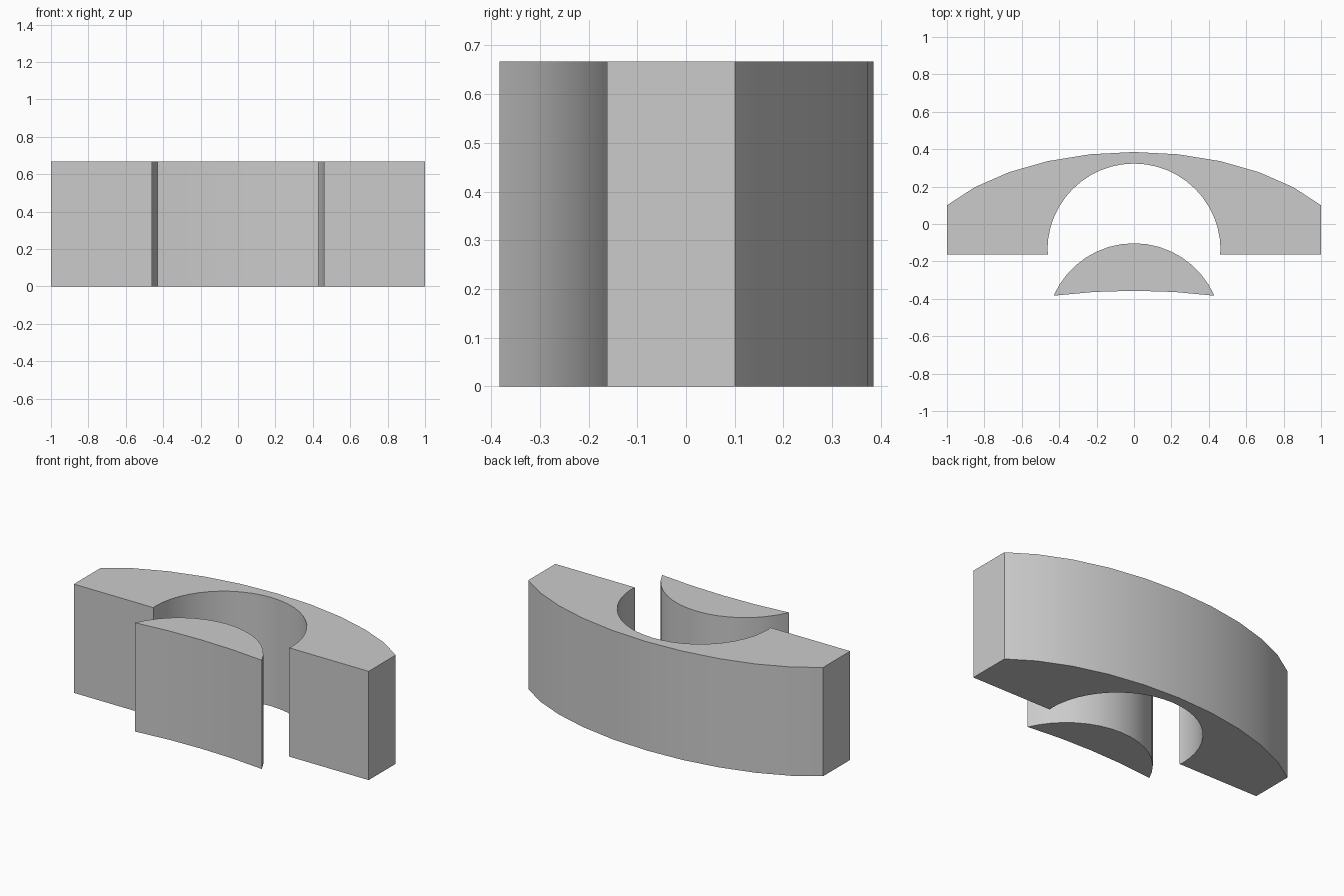
import bpy, bmesh
from math import sin, cos, radians

if "Cube" in bpy.data.objects:
    bpy.data.objects.remove(bpy.data.objects["Cube"])

HEIGHT = 0.667


def arc(cx, cy, rx, ry, start, end, steps):
    """Elliptical arc; angles in degrees measured from +y towards +x."""
    angles = [radians(start + (end - start) * i / steps) for i in range(steps + 1)]
    return [(cx + rx * sin(a), cy + ry * cos(a)) for a in angles]


def extrude_profile(name, points):
    bm = bmesh.new()
    base = bm.faces.new([bm.verts.new((x, y, 0)) for x, y in points])
    top = bmesh.ops.extrude_face_region(bm, geom=[base])
    verts = [g for g in top["geom"] if isinstance(g, bmesh.types.BMVert)]
    bmesh.ops.translate(bm, verts=verts, vec=(0, 0, HEIGHT))
    bmesh.ops.recalc_face_normals(bm, faces=bm.faces)
    mesh = bpy.data.meshes.new(name)
    bm.to_mesh(mesh)
    bm.free()
    obj = bpy.data.objects.new(name, mesh)
    bpy.context.collection.objects.link(obj)
    bpy.ops.object.select_all(action='DESELECT')
    obj.select_set(True)
    bpy.context.view_layer.objects.active = obj
    bpy.ops.object.shade_smooth_by_angle(angle=radians(30))
    return obj


# Arch: shallow outer crown, straight ends, round opening underneath
FOOT = -0.162
crown = arc(0, -0.256, 1.2027, 0.641, -56.25, 56.25, 10)
opening = arc(0, -0.14, 0.463, 0.463, 90, -90, 24)
extrude_profile("arch", crown + [(1, FOOT), (0.459, FOOT)] + opening
                + [(-0.459, FOOT), (-1, FOOT)])

# Crescent: rounded inner side, slightly hollow front
back = arc(0, -0.573, 0.47, 0.47, -66.2, 66.2, 16)
front = arc(0, -4.06, 3.703, 3.703, 6.67, -6.67, 4)
extrude_profile("crescent", back + front[1:-1])
